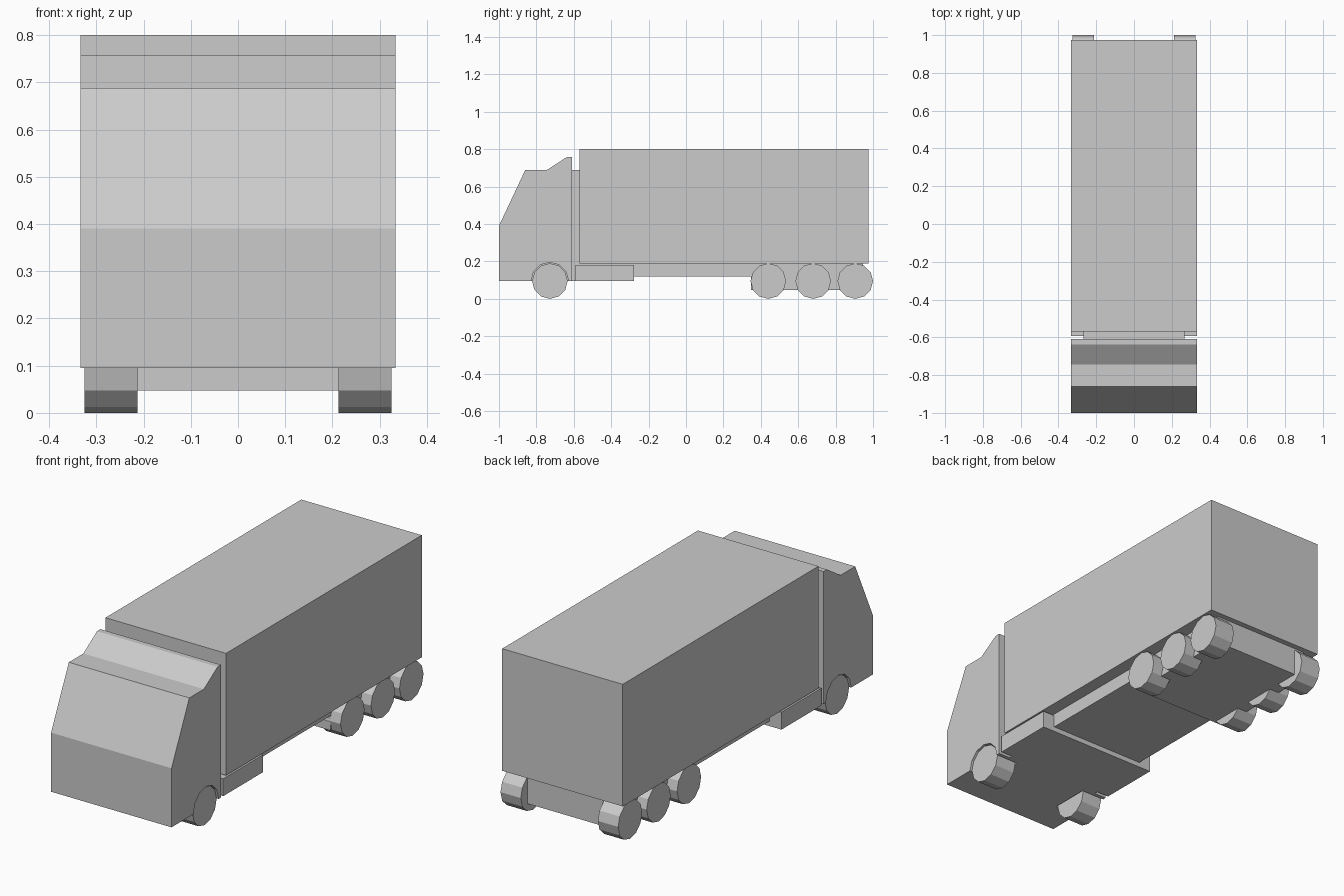
import bpy, math

if "Cube" in bpy.data.objects:
    bpy.data.objects.remove(bpy.data.objects["Cube"])

HALF = 0.333          # half width of cab and cargo box
WHEEL_R = 0.095


def make_object(name, verts, faces):
    mesh = bpy.data.meshes.new(name)
    mesh.from_pydata(verts, [], faces)
    mesh.update()
    obj = bpy.data.objects.new(name, mesh)
    bpy.context.collection.objects.link(obj)
    return obj


def extrude_x(name, profile, x0, x1):
    """Extrude a counter-clockwise (y, z) outline from x0 to x1."""
    n = len(profile)
    verts = [(x, y, z) for x in (x0, x1) for y, z in profile]
    faces = [tuple(range(n))[::-1], tuple(range(n, 2 * n))]
    faces += [(i, (i + 1) % n, n + (i + 1) % n, n + i) for i in range(n)]
    return make_object(name, verts, faces)


def block(name, half_x, y0, y1, z0, z1):
    return extrude_x(name, [(y0, z0), (y1, z0), (y1, z1), (y0, z1)], -half_x, half_x)


def disc(name, y, radius, x0, x1):
    """Twelve-sided wheel shape with a corner at the bottom."""
    ring = [(y + radius * math.cos(i * math.pi / 6),
             WHEEL_R + radius * math.sin(i * math.pi / 6)) for i in range(12)]
    return extrude_x(name, ring, min(x0, x1), max(x0, x1))


# Cab with sloping windscreen and roof deflector
cab = extrude_x("cab", [(-1, 0.095), (-0.61, 0.095), (-0.61, 0.758), (-0.637, 0.758),
                        (-0.745, 0.688), (-0.86, 0.688), (-1, 0.39)], -HALF, HALF)

# Cargo box, the link behind the cab, side tanks and chassis
block("cargo_box", HALF, -0.57, 0.975, 0.19, 0.80)
block("cab_link", 0.267, -0.612, -0.568, 0.095, 0.688)
block("tank_section", HALF, -0.592, -0.278, 0.095, 0.182)
extrude_x("chassis", [(-0.57, 0.12), (0.347, 0.12), (0.347, 0.047), (0.947, 0.047),
                      (0.947, 0.192), (-0.57, 0.192)], -0.267, 0.267)

# Wheels on both sides, with arches cut into the cab for the front pair
for side, label in ((-1, "left"), (1, "right")):
    for i, y in enumerate((-0.728, 0.44, 0.68, 0.905)):
        disc(f"wheel_{label}_{i + 1}", y, WHEEL_R, side * 0.213, side * 0.325)
    cutter = disc(f"arch_cutter_{label}", -0.728, 0.1, side * 0.205, side * 0.4)
    cutter.hide_render = True
    cutter.hide_set(True)
    mod = cab.modifiers.new(f"arch_{label}", 'BOOLEAN')
    mod.operation = 'DIFFERENCE'
    mod.solver = 'EXACT'
    mod.object = cutter
